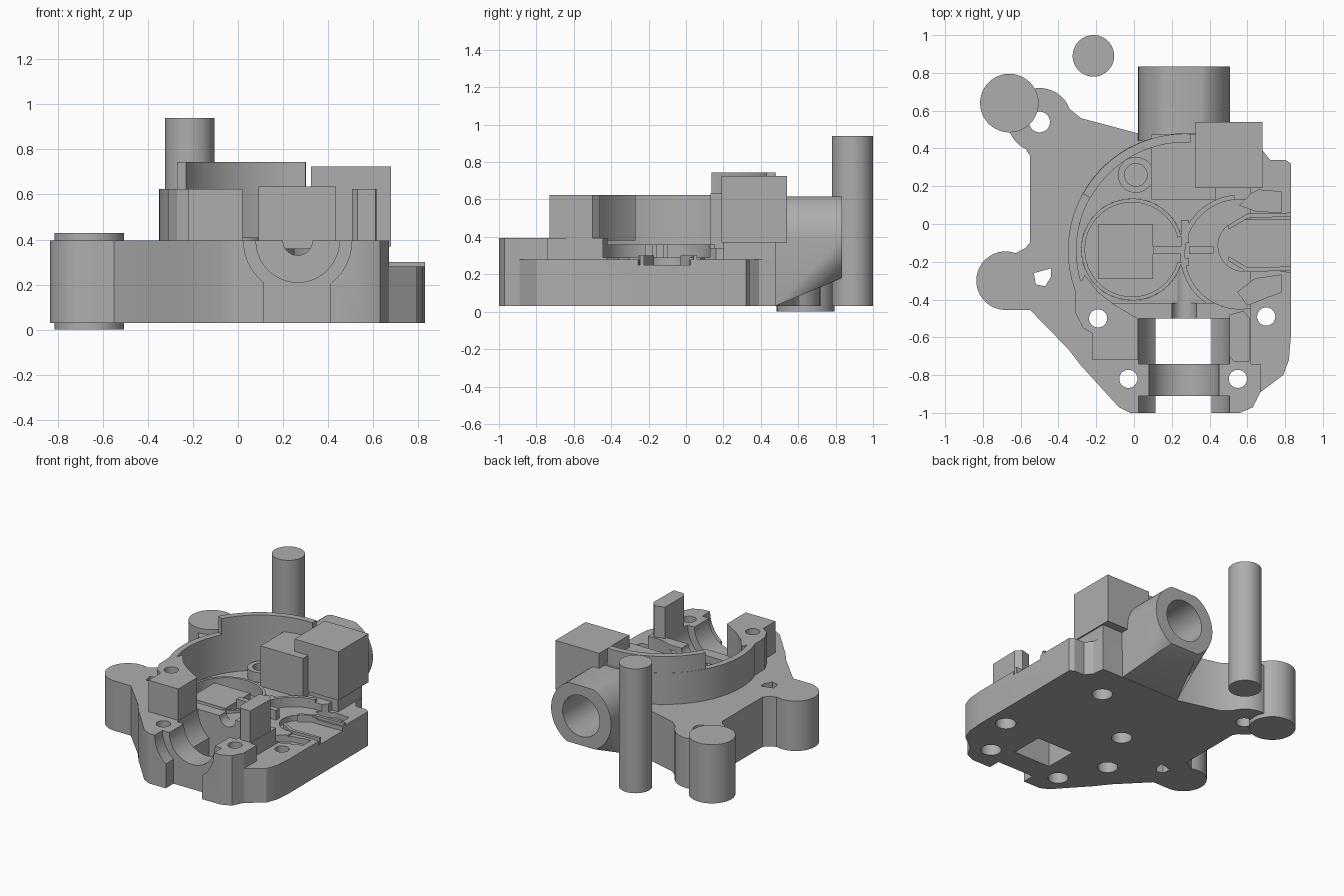
import bpy, bmesh, math
from mathutils import Vector

if "Cube" in bpy.data.objects:
    bpy.data.objects.remove(bpy.data.objects["Cube"])

metal = bpy.data.materials.new("grey_metal")
metal.diffuse_color = (0.42, 0.42, 0.42, 1)
metal.use_nodes = True
metal.node_tree.nodes["Principled BSDF"].inputs["Base Color"].default_value = metal.diffuse_color


def finish(name, bm):
    bmesh.ops.recalc_face_normals(bm, faces=bm.faces[:])
    me = bpy.data.meshes.new(name)
    bm.to_mesh(me)
    bm.free()
    ob = bpy.data.objects.new(name, me)
    bpy.context.collection.objects.link(ob)
    me.materials.append(metal)
    return ob


def prism(name, pts, z0, z1):
    bm = bmesh.new()
    f = bm.faces.new([bm.verts.new((x, y, z0)) for x, y in pts])
    top = bmesh.ops.extrude_face_region(bm, geom=[f])["geom"]
    bmesh.ops.translate(bm, vec=(0, 0, z1 - z0),
                        verts=[v for v in top if isinstance(v, bmesh.types.BMVert)])
    return finish(name, bm)


def arc(cx, cy, r, a0, a1, n=32):
    return [(cx + r * math.cos(math.radians(a0 + (a1 - a0) * i / n)),
             cy + r * math.sin(math.radians(a0 + (a1 - a0) * i / n))) for i in range(n + 1)]


def band(name, cx, cy, r0, r1, a0, a1, z0, z1):
    return prism(name, arc(cx, cy, r1, a0, a1) + arc(cx, cy, r0, a1, a0), z0, z1)


def cyl(name, x, y, r, z0, z1):
    return prism(name, arc(x, y, r, 0, 360, 48)[:-1], z0, z1)


def box(name, x0, x1, y0, y1, z0, z1):
    return prism(name, [(x0, y0), (x1, y0), (x1, y1), (x0, y1)], z0, z1)


def cyl_y(name, x, z, r, y0, y1):
    ob = cyl(name, 0, 0, r, -y1, -y0)
    for v in ob.data.vertices:
        a, b, c = v.co
        v.co = (x + a, -c, z + b)
    return ob


def cut(ob, cutter, op="DIFFERENCE"):
    m = ob.modifiers.new("cut", "BOOLEAN")
    m.operation, m.solver, m.object = op, "EXACT", cutter
    bpy.context.view_layer.objects.active = ob
    bpy.ops.object.modifier_apply(modifier=m.name)
    bpy.data.objects.remove(cutter)


# base casting outline with two ears on the left
outline = ([(-.02, -1), (.56, -1), (.63, -.97), (.67, -.89), (.79, -.8), (.82, -.72),
            (.83, -.6), (.83, .32), (.80, .34), (.72, .34), (.68, .39), (.67, .48),
            (.02, .48), (-.28, .56)]
           + arc(-.50, .55, .17, 20, 245, 24) + [(-.55, .36), (-.55, -.10), (-.58, -.13)]
           + arc(-.68, -.30, .155, 70, 270, 24)
           + [(-.55, -.455), (-.35, -.66), (-.28, -.75), (-.08, -.97)])
base = prism("base_casting", outline, .03, .395)

# low shelf on the right
cut(base, prism("c", [(.67, -1.1), (1, -1.1), (1, .6), (.67, .6), (.67, .2), (.62, .2),
                      (.62, -.74), (.67, -.74)], .28, 1))
# round chamber with two gear pockets
CX, CY = .27, -.14
cut(base, prism("c", arc(CX, CY, .575, -29, 209, 64), .34, 1))
cut(base, cyl("c", -.01, -.135, .27, .265, 1))
cut(base, prism("c", arc(.56, -.16, .29, 60, 300, 40) + [(.72, -.30), (.72, .06)], .29, 1))
# side port and bays on the shelf
cut(base, prism("c", arc(.58, -.115, .135, 90, 270, 20) + [(.7, -.24), (.95, -.27),
                                                         (.95, .03), (.7, .02)], .25, 1))
for ring in ([(.56, .10), (.64, .07), (.78, .06), (.78, .17), (.66, .18), (.62, .16)],
             [(.55, -.36), (.64, -.29), (.78, -.27), (.78, -.36), (.70, -.39), (.60, -.43)]):
    cut(base, prism("c", ring, .24, 1))

# motor trough, split seats and window
cut(base, cyl_y("c", .265, .395, .24, -1.1, -.91))
cut(base, cyl_y("c", .265, .395, .185, -.95, -.70))
cut(base, cyl_y("c", .265, .395, .24, -.74, -.50))
cut(base, cyl_y("c", .265, .395, .065, -.55, -.18))
cut(base, box("c", .115, .41, -1.1, -.91, -1, 1))
cut(base, box("c", .115, .41, -.74, -.50, -1, 1))

# raised corner block beside the trough
corner = prism("corner_block", [(-.313, -.36), (-.31, -.47), (-.27, -.55), (-.22, -.58),
                                (-.22, -.72), (.02, -.72), (.02, -.5), (-.10, -.43),
                                (-.19, -.36), (-.26, -.27)], .38, .625)

# screw holes with counterbores below
for x, y in ((-.19, -.5), (-.03, -.82), (.55, -.82), (.70, -.49)):
    cut(base, cyl("c", x, y, .048, -1, 1))
    cut(base, cyl("c", x, y, .068, -1, .12))
cut(corner, cyl("c", -.19, -.5, .048, -1, 1))
cut(base, cyl("c", -.50, .54, .055, -1, 1))
cut(base, prism("c", [(-.53, -.26), (-.44, -.235), (-.44, -.28), (-.47, -.33), (-.52, -.32)], -1, 1))
for x, y in ((-.01, -.14), (.46, .22)):
    cut(base, cyl("c", x, y, .068, -1, .2))

# chamber wall, taller at the back
band("chamber_wall", CX, CY, .575, .62, 52, 204, .33, .625)
band("tall_wall", CX, CY, .572, .618, 87, 151, .6, .745)

# pocket rims and cross ribs on the floor
band("left_pocket_rim", -.01, -.135, .25, .27, 15, 345, .25, .36)
band("right_pocket_rim", .56, -.16, .29, .315, 95, 265, .27, .36)
for x0, x1, y0, y1 in ((.10, .25, -.16, -.12), (.29, .42, -.16, -.12),
                       (.25, .29, -.10, .02), (.25, .29, -.22, -.18)):
    box("floor_rib", x0, x1, y0, y1, .25, .36)
for i, y in enumerate((.03, -.255)):
    prism("port_rib", [(.50, y - .06 * (1 - 2 * i)), (.60, y), (.83, y + .01),
                       (.83, y + .03), (.60, y + .025), (.50, y - .06 * (1 - 2 * i) + .025)],
          .24, .30)
box("pocket_block", -.19, .10, -.29, 0, .24, .34)

# small bushing
band("bushing", .01, .26, .06, .095, 0, 359.9, .33, .41)

# front post, housing box and upper cube
prism("front_post", [(.505, -.70), (.53, -.73), (.61, -.73), (.615, -.50), (.58, -.46), (.505, -.48)],
      .2, .625)
housing = box("port_housing", .09, .435, .13, .475, .3, .635)
cube = box("upper_cube", .325, .68, .19, .54, .37, .725)
box("cube_support", .33, .67, .20, .478, .2, .38)

# rear pipe with tapered underside
bm = bmesh.new()
for y in (.44, .835):
    for x, z in arc(.265, .395, .243, 0, 360, 64)[:-1]:
        bm.verts.new((x, y, min(max(z, .18), .615)))
for x in (.03, .50):
    for y in (.44, .48):
        bm.verts.new((x, y, .032))
bmesh.ops.remove_doubles(bm, verts=bm.verts[:], dist=.0005)
hull = bmesh.ops.convex_hull(bm, input=bm.verts[:])
loose = {v for v in hull["geom_interior"] if isinstance(v, bmesh.types.BMVert)}
bmesh.ops.delete(bm, geom=list(loose), context="VERTS")
bmesh.ops.dissolve_limit(bm, angle_limit=.01, verts=bm.verts[:], edges=bm.edges[:])
pipe = finish("rear_pipe", bm)
for ob in (pipe, base, housing):
    cut(ob, cyl_y("c", .265, .395, .15, .40, 1))

# upright pins
cyl("tall_pin", -.215, .89, .11, .03, .94)
cyl("short_pin", -.66, .64, .155, 0, .43)

# smooth curved sides, keep sharp edges
bpy.ops.object.select_all(action="SELECT")
bpy.context.view_layer.objects.active = base
bpy.ops.object.shade_smooth_by_angle(angle=math.radians(25))
